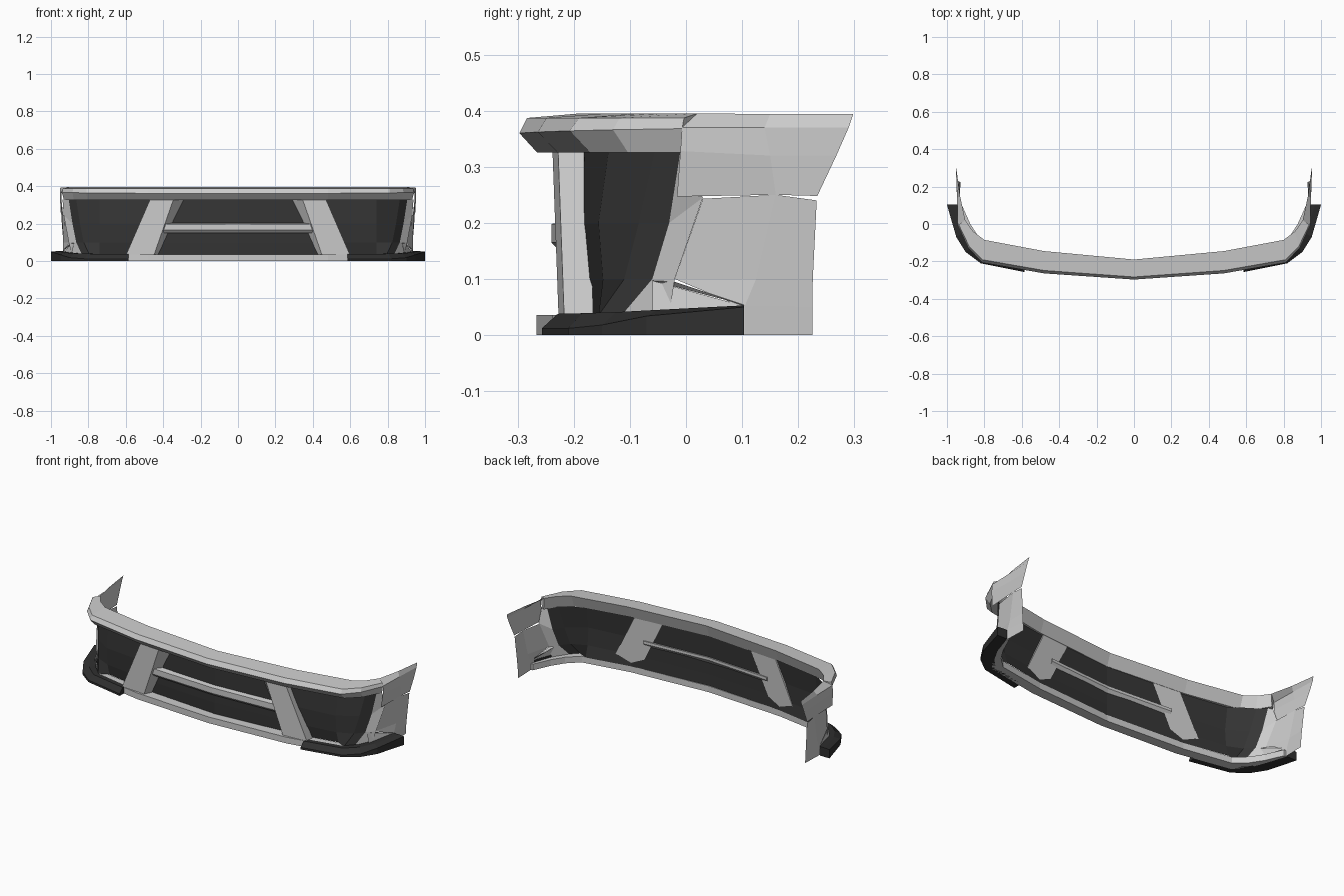
import bpy, bmesh
from mathutils import Vector

old = bpy.data.objects.get("Cube")
if old:
    bpy.data.objects.remove(old, do_unlink=True)


def material(name, value):
    m = bpy.data.materials.new(name)
    m.use_nodes = True
    color = (value, value, value, 1)
    m.diffuse_color = color
    m.node_tree.nodes["Principled BSDF"].inputs["Base Color"].default_value = color
    return m


LIGHT = material("light grey paint", 0.6)
DARK = material("dark grille", 0.035)
SKIRT = material("dark skirt plastic", 0.028)


def loft(name, rings, mat, closed=False, cap_start=False, cap_end=False):
    """Skin a list of equal-length point rows, mirrored across x."""
    bm = bmesh.new()
    rows = [[bm.verts.new(p) for p in ring] for ring in rings]
    n = len(rows[0])
    for a, b in zip(rows, rows[1:]):
        for i in range(n if closed else n - 1):
            j = (i + 1) % n
            bm.faces.new((a[i], a[j], b[j], b[i]))
    if cap_start:
        bm.faces.new(rows[0])
    if cap_end:
        bm.faces.new(rows[-1])
    bmesh.ops.recalc_face_normals(bm, faces=bm.faces)
    mesh = bpy.data.meshes.new(name)
    bm.to_mesh(mesh)
    bm.free()
    mesh.materials.append(mat)
    obj = bpy.data.objects.new(name, mesh)
    bpy.context.collection.objects.link(obj)
    mirror = obj.modifiers.new("Mirror", "MIRROR")
    mirror.use_clip = True
    return obj


def between(a, b, t, z):
    p = Vector(a).lerp(Vector(b), t)
    return (p.x, p.y, z)


# Upper rail: nose path and rear path joined by a bevelled section
nose = [(0, -.297), (.48, -.264), (.81, -.207), (.885, -.13), (.942, -.007)]
rear = [(0, -.19), (.48, -.145), (.8, -.085), (.86, -.04), (.902, .02)]
rings = []
for i, (c, a) in enumerate(zip(nose, rear)):
    rings.append([between(c, a, 0, .36 + .002 * i),
                  between(c, a, .13, .387),
                  between(c, a, 1, .395),
                  between(c, a, .78, .325),
                  between(c, a, .3, .325)])
loft("upper_rail", rings, LIGHT, closed=True, cap_end=True)

# Grille: bowed sheet with a slanted outer edge
edge = [(.905, -.01, .328), (.885, -.03, .2), (.865, -.06, .1), (.835, -.115, .035)]
bulge = (0, -.018, -.01, .008)
rows = []
for (x, y, z), d in zip(edge, bulge):
    rows.append([(0, -.215, z), (.48, -.18 + d * .3, z), (.74, -.138 + d, z),
                 (x - .04, y - .045 + d * .5, z), (x, y, z)])
loft("grille", rows, DARK)

# Corner trim beside the grille
outer = [(.938, -.008, .328), (.932, .03, .245), (.905, -.02, .1), (.89, -.03, .035)]
loft("corner_trim", [edge, outer], LIGHT)

# Lower flare with a narrow shelf above it
loft("lower_flare", [[(.89, -.06, .035), (.875, -.06, .097)],
                     [(.935, .103, .035), (.935, .103, .052)]], LIGHT)
loft("flare_shelf", [[(.875, -.06, .097), (.9, -.02, .095)],
                     [(.937, .103, .054), (.935, .103, .052)]], LIGHT)

# Side wing sweeping back from the rail
loft("side_wing", [
    [(.902, .02, .395), (.93, .15, .394), (.95, .298, .394)],
    [(.942, -.007, .37), (.946, .14, .37), (.952, .29, .37)],
    [(.944, -.01, .328), (.947, .15, .32), (.951, .268, .32)],
    [(.935, -.016, .247), (.942, .16, .25), (.947, .234, .248)]], LIGHT)

# Folded panel below the wing
loft("side_panel", [
    [(.927, .03, .243), (.942, .16, .25), (.945, .233, .24)],
    [(.9, -.02, .1), (.935, .125, .1), (.934, .226, .1)],
    [(.932, .095, .052), (.935, .105, .052), (.93, .225, .05)],
    [(.932, .095, 0), (.932, .105, 0), (.928, .225, 0)]], LIGHT)

# Bottom bar running round under the grille
front = [(0, -.266), (.48, -.238), (.8, -.18), (.865, -.1), (.9, -.01), (.935, .1)]
back = [(0, -.21), (.48, -.178), (.765, -.13), (.83, -.07), (.875, 0), (.92, .1)]
loft("bottom_bar", [[between(f, b, 0, 0), between(f, b, 0, .036),
                     between(f, b, 1, .036), between(f, b, 1, 0)]
                    for f, b in zip(front, back)], LIGHT, closed=True, cap_end=True)

# Dark corner skirts
front = [(.585, -.257), (.82, -.21), (.9, -.15), (.95, -.07), (1, .103)]
back = [(.585, -.2), (.79, -.16), (.85, -.1), (.89, -.03), (.937, .103)]
lip = (.012, .012, .018, .034, .05)
top = (.038, .039, .041, .045, .053)
loft("corner_skirt", [[between(f, b, 0, 0), between(f, b, 0, lo), between(f, b, .5, hi),
                       between(f, b, 1, hi), between(f, b, 1, 0)]
                      for f, b, lo, hi in zip(front, back, lip, top)],
     SKIRT, closed=True, cap_start=True, cap_end=True)

# Slanted pillars with a splayed inner side
loft("pillar", [
    [(.45, -.227, .03), (.6, -.217, .03), (.6, -.165, .03), (.43, -.187, .03)],
    [(.345, -.238, .33), (.47, -.228, .33), (.455, -.175, .33), (.285, -.19, .33)]],
    LIGHT, closed=True, cap_start=True, cap_end=True)

# Cross bar between the pillars
loft("cross_bar", [[(x, y, .165), (x, y, .198), (x, b, .206), (x, b, .19), (x, y + .014, .15)]
                   for x, y, b in ((0, -.24, -.203), (.4, -.222, -.174))],
     LIGHT, closed=True, cap_end=True)
